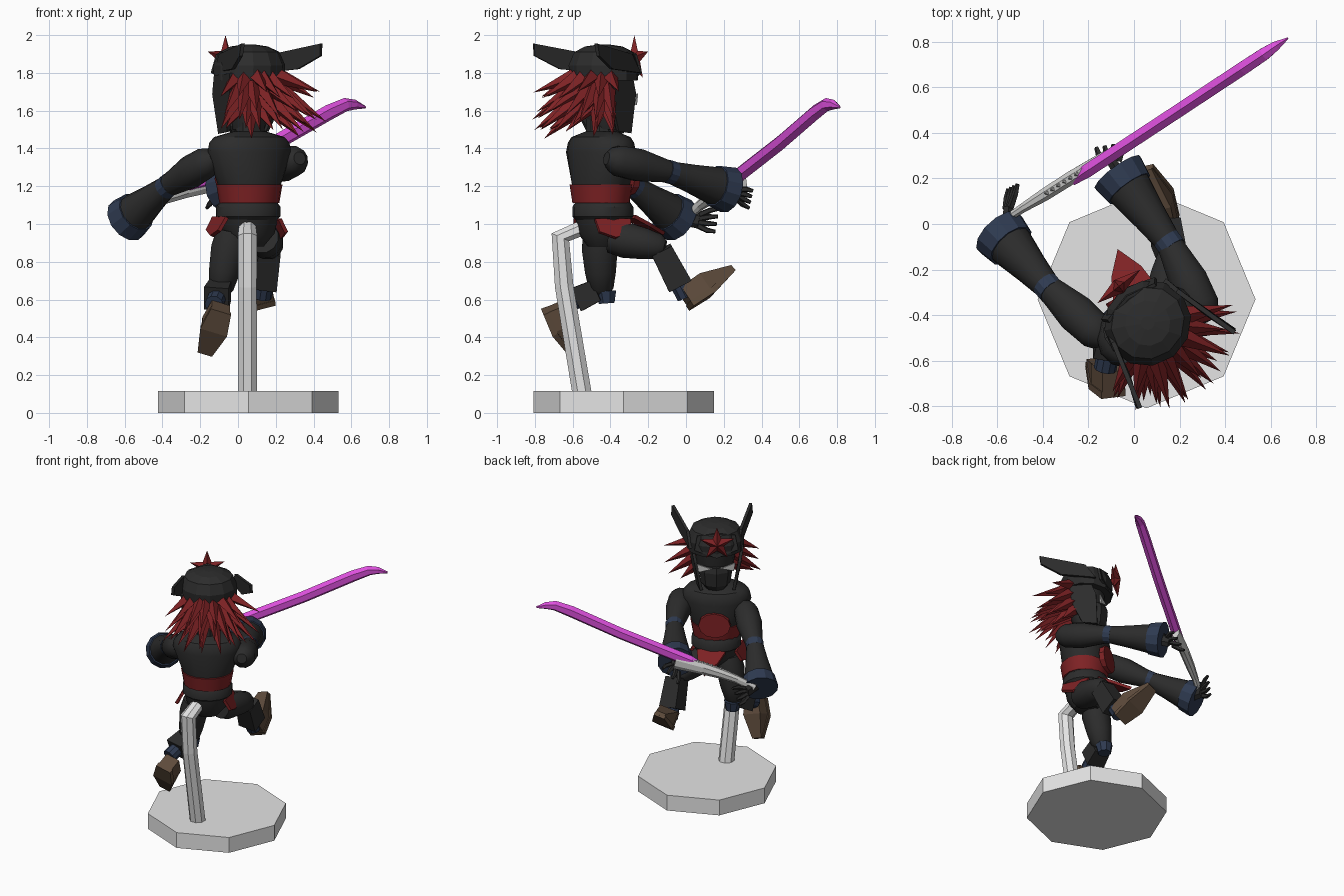
import bpy, bmesh, math, random
from mathutils import Vector as V, Matrix as M

if "Cube" in bpy.data.objects:
    bpy.data.objects.remove(bpy.data.objects["Cube"])

random.seed(4)


def material(name, col):
    m = bpy.data.materials.new(name)
    m.diffuse_color = (*col, 1)
    m.use_nodes = True
    m.node_tree.nodes["Principled BSDF"].inputs["Base Color"].default_value = m.diffuse_color
    return m


BLACK = material("charcoal cloth", (0.025, 0.025, 0.025))
RED = material("sash red", (0.21, 0.016, 0.018))
BLUE = material("navy trim", (0.028, 0.043, 0.082))
BROWN = material("shoe brown", (0.115, 0.073, 0.046))
GREY = material("stand grey", (0.78, 0.78, 0.78))
STEEL = material("hilt grey", (0.6, 0.6, 0.59))
PURPLE = material("blade magenta", (0.72, 0.08, 0.72))


def finish(name, bm, mat, xf=None, smooth=False):
    bmesh.ops.recalc_face_normals(bm, faces=bm.faces)
    me = bpy.data.meshes.new(name)
    bm.to_mesh(me)
    bm.free()
    me.materials.append(mat)
    ob = bpy.data.objects.new(name, me)
    bpy.context.collection.objects.link(ob)
    if xf:
        ob.matrix_world = xf
    for p in me.polygons:
        p.use_smooth = smooth
    if smooth:
        me.set_sharp_from_angle(angle=math.radians(35))
    return ob


def skin(bm, rings):
    vs = [[bm.verts.new(p) for p in r] for r in rings]
    n = len(vs[0])
    for a, b in zip(vs, vs[1:]):
        for k in range(n):
            bm.faces.new((a[k], a[(k + 1) % n], b[(k + 1) % n], b[k]))
    bm.faces.new(vs[0])
    bm.faces.new(vs[-1])


def tube(name, pts, radii, mat, n=12, up=(0, 0, 1), smooth=False, xf=None):
    """Sweep an n-sided section along points; a radius may be (width, height)."""
    pts = [V(p) for p in pts]
    rings = []
    for i, p in enumerate(pts):
        t = (pts[min(i + 1, len(pts) - 1)] - pts[max(i - 1, 0)]).normalized()
        side = t.cross(V(up)).normalized()
        u = side.cross(t)
        r = radii[i] if isinstance(radii[i], tuple) else (radii[i], radii[i])
        s = 1 / math.cos(math.pi / n) if n == 4 else 1
        ang = [(k + .5) * math.tau / n for k in range(n)]
        rings.append([p + side * r[0] * s * math.cos(a) + u * r[1] * s * math.sin(a) for a in ang])
    bm = bmesh.new()
    skin(bm, rings)
    return finish(name, bm, mat, xf, smooth)


def oval(name, rows, mat, xf, n=16, smooth=True):
    """Stack of level ellipses: (height, half width, half depth, forward shift)."""
    bm = bmesh.new()
    skin(bm, [[(a * math.cos(k * math.tau / n), f + b * math.sin(k * math.tau / n), z)
               for k in range(n)] for z, a, b, f in rows])
    return finish(name, bm, mat, xf, smooth)


def plate(name, pts, thick, mat, xf):
    bm = bmesh.new()
    f = bm.faces.new([bm.verts.new(p) for p in pts])
    bm.normal_update()
    off = f.normal * thick
    ext = bmesh.ops.extrude_face_region(bm, geom=[f], use_keep_orig=True)
    bmesh.ops.translate(bm, vec=off, verts=[v for v in ext["geom"] if isinstance(v, bmesh.types.BMVert)])
    return finish(name, bm, mat, xf)


def frame(x, y, yaw):
    return M.Translation((x, y, 0)) @ M.Rotation(math.radians(yaw), 4, 'Z')


# The figure faces +y and twists: local x is its right, local y its front
HIP, CHEST, HEAD = frame(.055, -.44, 21), frame(.06, -.45, 30), frame(.06, -.435, 38)

# Display stand
bm = bmesh.new()
skin(bm, [[(.055 + .478 * math.cos(k * math.pi / 4), -.33 + .478 * math.sin(k * math.pi / 4), z)
           for k in range(8)] for z in (0, .115)])
finish("stand_base", bm, GREY)
tube("stand_post", [(.05, -.55, .1), (.05, -.645, .67), (.05, -.665, .93), (.05, -.5, 1.0)],
     [.055, .053, .055, .045], GREY, 8, up=(1, 0, 0))

# Torso
oval("pelvis", [(.88, .08, .08, 0), (.95, .14, .13, 0), (1.04, .16, .145, 0)], BLACK, HIP)
oval("belt", [(1.02, .15, .14, 0), (1.04, .172, .16, 0), (1.09, .172, .16, 0), (1.12, .15, .14, 0)], BLACK, HIP)
oval("sash", [(1.11, .162, .15, 0), (1.21, .18, .165, 0)], RED, CHEST)
oval("chest", [(1.2, .17, .15, 0), (1.38, .238, .165, 0), (1.43, .228, .155, 0),
               (1.46, .2, .14, 0), (1.49, .09, .08, 0)], BLACK, CHEST)
oval("neck", [(1.46, .08, .08, 0), (1.56, .08, .08, 0)], BLACK, CHEST, 10)
plate("chest_emblem", [(.11 * math.cos(k * math.tau / 12), .178, 1.24 + .09 * math.sin(k * math.tau / 12))
                       for k in range(12)], .035, RED, CHEST)

# Red skirt flaps
for s in (-1, 1):
    plate("side_flap", [(s * .15, -.1, 1.03), (s * .15, .1, 1.03), (s * .19, .09, .96),
                        (s * .2, 0, .93), (s * .19, -.09, .96)], .02, RED, HIP)
plate("front_flap", [(-.1, .14, 1.03), (.1, .14, 1.03), (.07, .24, .985), (0, .345, .94), (-.07, .24, .985)],
      .02, RED, HIP)

# Head, mask and helmet
oval("head", [(1.5, .09, .08, .01), (1.6, .12, .11, 0), (1.78, .145, .13, 0)], BLACK, HEAD, 12)
oval("jaw_mask", [(1.48, .07, .06, .05), (1.52, .1, .09, .05), (1.62, .115, .1, .05), (1.66, .1, .09, .05)],
     BLACK, HEAD, 8, False)
oval("helmet", [(1.76, .195, .175, 0), (1.84, .195, .185, 0), (1.91, .165, .155, 0), (1.94, .1, .1, 0),
                (1.95, .03, .03, 0)], BLACK, HEAD, 12, False)
plate("helmet_brow", [(-.15, .14, 1.8), (0, .19, 1.76), (.15, .14, 1.8), (.13, .12, 1.9), (0, .15, 1.93),
                      (-.13, .12, 1.9)], .015, BLACK, HEAD)
for s in (-1, 1):
    plate("cheek_guard", [(s * .175, -.08, 1.8), (s * .17, .06, 1.79), (s * .15, .1, 1.69), (s * .11, .1, 1.48),
                          (s * .13, .0, 1.49), (s * .165, -.07, 1.64)], .02, BLACK, HEAD)
    plate("helmet_horn", [(s * .165, .1, 1.8), (s * .18, .03, 1.9), (s * .265, -.27, 1.955),
                          (s * .27, -.26, 1.89), (s * .22, -.13, 1.82)], .02, BLACK, HEAD)
    plate("eye", [(s * .03, .14, 1.66), (s * .13, .12, 1.69), (s * .12, .12, 1.63)], .008, STEEL, HEAD)

# Five-pointed forehead star with raised centre
bm = bmesh.new()
rim = []
for k in range(10):
    r, a = (.05 if k % 2 else .125), math.pi / 2 + k * math.pi / 5
    rim.append(bm.verts.new((r * math.cos(a), .205, 1.875 + r * math.sin(a))))
for y in (.24, .17):
    mid = bm.verts.new((0, y, 1.875))
    for k in range(10):
        bm.faces.new((rim[k], rim[(k + 1) % 10], mid))
finish("forehead_star", bm, RED, HEAD)

# Spiky hair around the back of the head, in layers
bm = bmesh.new()
for z0, z1, reach, count in ((1.8, 1.68, .36, 8), (1.75, 1.57, .38, 9), (1.69, 1.51, .36, 8), (1.63, 1.48, .28, 6)):
    for k in range(count):
        a = math.radians(-90 + (k / (count - 1) - .5) * 126 + random.uniform(-4, 4))
        d = V((math.cos(a), math.sin(a), 0))
        p = d * .11 + V((0, 0, z0))
        q = d * (reach + random.uniform(-.03, .04)) + V((0, 0, z1 + random.uniform(-.03, .03)))
        rot = (q - p).to_track_quat('Z', 'Y').to_matrix().to_4x4()
        bmesh.ops.create_cone(bm, cap_ends=True, segments=4, radius1=.052, radius2=0, depth=(q - p).length,
                              matrix=M.Translation((p + q) / 2) @ rot)
finish("hair_spikes", bm, RED, HEAD)


# Arms: shoulder, elbow, wrist, knuckles, finger tip centre, finger spread
def arm(side, sh, el, wr, kn, tip, spread):
    sh, el, wr, kn, tip, spread = map(V, (sh, el, wr, kn, tip, spread))
    mid = sh.lerp(el, .4)
    out = (sh - el).normalized()
    tube(side + "_upper_arm", [sh + out * .07, sh + out * .04, sh, mid, el],
         [.035, .065, .083, .088, .058], BLACK, 12, smooth=True)
    d = (wr - el).normalized()
    tube(side + "_elbow_band", [el - d * .025, el + d * .025], [.062, .062], BLUE)
    tube(side + "_forearm", [el, el.lerp(wr, .4), wr - d * .04], [.058, .078, .108], BLACK, 12, smooth=True)
    tube(side + "_cuff", [wr - d * .07, wr + d * .02, wr + d * .02, wr - d * .02],
         [.111, .125, .095, .085], BLUE, 12)
    tube(side + "_palm", [wr - d * .03, kn], [(.03, .04), (.025, .045)], BLACK, 6)
    for i in range(4):
        o = spread * (i / 1.5 - 1)
        tube(side + "_finger", [kn + o * .5, kn.lerp(tip, .55) + o * .9, tip + o], [.017, .015, .01], BLACK, 5)
    tube(side + "_thumb", [wr, kn + V((.03, -.02, .05))], [.018, .011], BLACK, 5)


arm("left", (-.17, -.47, 1.325), (-.375, -.28, 1.2), (-.58, -.05, 1.03),
    (-.55, .07, 1.02), (-.53, .165, 1.02), (.02, .01, .06))
arm("right", (.295, -.36, 1.335), (.155, -.085, 1.275), (-.06, .21, 1.185),
    (-.095, .27, 1.16), (-.11, .345, 1.13), (.055, .01, .045))


# Legs: hip, knee, ankle, then heel and toe of the shoe
def leg(side, hip, knee, ankle, heel, toe, up):
    hip, knee, ankle, heel, toe = map(V, (hip, knee, ankle, heel, toe))
    tube(side + "_thigh", [hip, hip.lerp(knee, .3), hip.lerp(knee, .7), knee, knee + (knee - hip).normalized() * .03],
         [.085, .098, .085, .068, .04], BLACK, 12, up=(1, 0, 0), smooth=True)
    d = (ankle - knee).normalized()
    tube(side + "_shin_guard", [knee + d * .02, ankle - d * .03], [.058, .066], BLACK, 4, up=(1, 0, 0))
    tube(side + "_ankle_band", [ankle - d * .05, ankle + d * .04], [.05, .05], BLUE, 10, up=(1, 0, 0))
    tube(side + "_shoe", [heel, heel.lerp(toe, .4), toe],
         [(.05, .058), (.068, .062), (.035, .012)], BROWN, 4, up=up)
    n = V(up).normalized()
    tube(side + "_sole", [heel - n * .05, heel.lerp(toe, .45) - n * .05, toe - n * .012],
         [(.056, .016), (.074, .016), (.04, .012)], BROWN, 4, up=up)


leg("left", (-.03, -.46, .96), (-.09, -.45, .66), (-.12, -.6, .59),
    (-.09, -.7, .56), (-.175, -.6, .32), (0, .85, .35))
leg("right", (.13, -.4, .93), (.17, -.14, .88), (.135, -.02, .65),
    (.14, -.005, .61), (.045, .24, .765), (-.1, -.5, .85))
tube("left_knee_pad", [(-.09, -.425, .645), (-.09, -.42, .58)], [.06, .045], BLUE, 8, up=(1, 0, 0))

# Sword: grey hilt with guard teeth, then a ridged blade with curved tip
tube("sword_grip", [(-.58, .01, 1.04), (-.48, .075, 1.1), (-.39, .13, 1.14), (-.28, .2, 1.18), (-.12, .3, 1.225)],
     [(.016, .025), (.022, .03), (.03, .036), (.032, .045), (.026, .055)], STEEL, 8)
for k in range(6):
    p = V((-.38, .137, 1.17)).lerp(V((-.25, .22, 1.225)), k / 5)
    tube("guard_tooth", [p, p + V((-.01, 0, .022))], [.012, .002], STEEL, 4, up=(1, 0, 0))
tube("sword_blade", [(-.27, .19, 1.19), (-.2, .237, 1.225), (.2, .5, 1.43), (.48, .685, 1.59), (.57, .745, 1.632),
                     (.62, .78, 1.632), (.675, .815, 1.618)],
     [(.024, .02), (.034, .042), (.034, .042), (.034, .042), (.032, .036), (.024, .026), (.004, .006)], PURPLE, 6)
